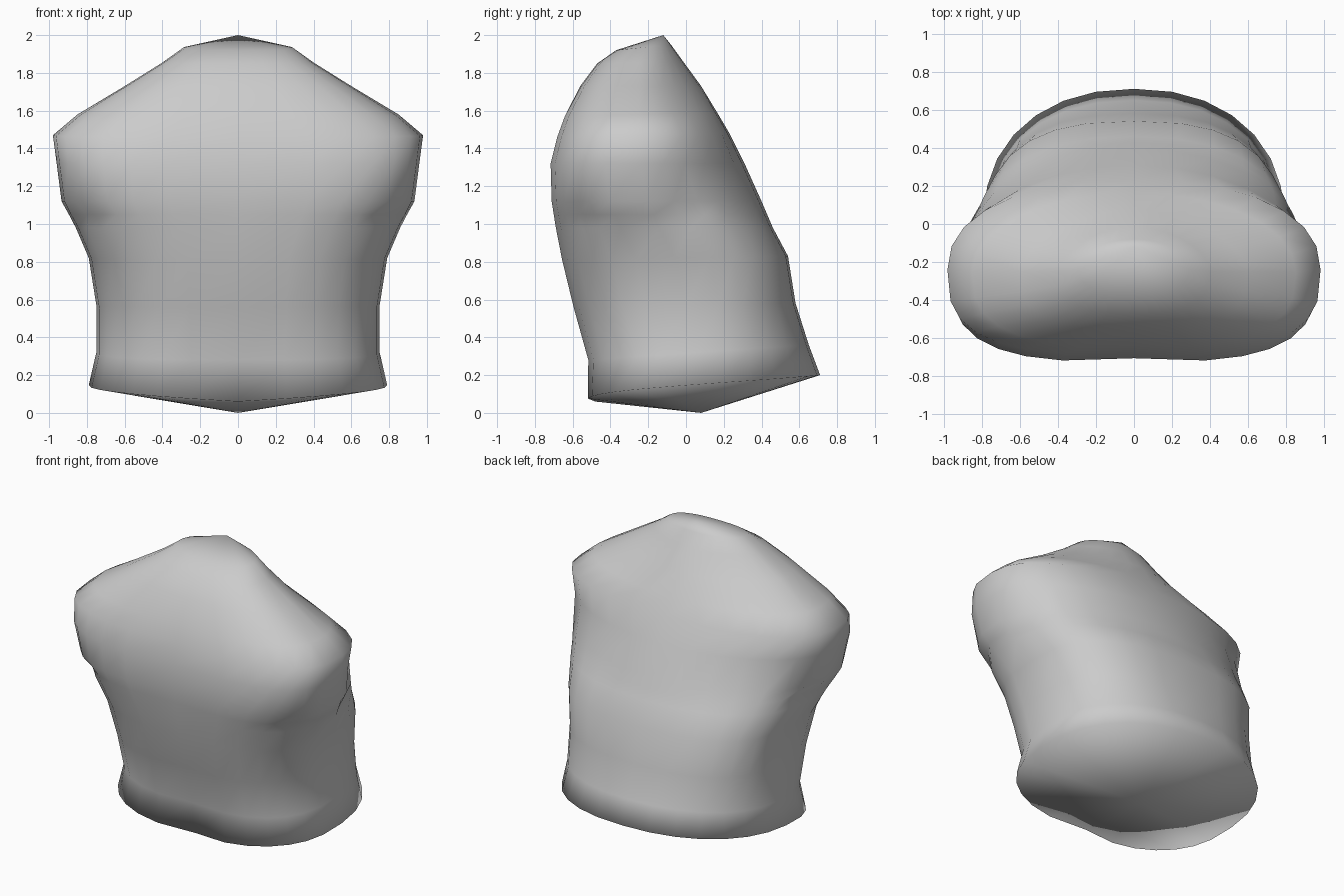
import bpy, bmesh, math

N = 28  # points round each section

# z_front, z_back, half width, y_front, y_widest, y_back, front power, back power, front hollow
SECTIONS = [
    (0.06, 0.20, 0.79, -0.54, 0.02, 0.71, 2.7, 2.2, 0.06),
    (0.28, 0.36, 0.75, -0.535, 0.06, 0.65, 2.7, 2.2, 0.03),
    (0.56, 0.58, 0.75, -0.61, 0.00, 0.58, 2.8, 2.5, 0.02),
    (0.81, 0.83, 0.79, -0.67, -0.06, 0.54, 2.8, 2.6, 0.02),
    (0.98, 0.98, 0.86, -0.70, -0.14, 0.46, 3.0, 2.3, 0.02),
    (1.05, 1.05, 0.90, -0.71, -0.17, 0.43, 3.1, 2.1, 0.02),
    (1.12, 1.12, 0.935, -0.72, -0.20, 0.40, 3.2, 2.0, 0.02),
    (1.32, 1.32, 0.96, -0.725, -0.24, 0.31, 3.2, 1.95, 0.02),
    (1.46, 1.48, 0.98, -0.69, -0.24, 0.23, 3.0, 2.25, 0.02),
    (1.57, 1.59, 0.85, -0.65, -0.25, 0.165, 2.8, 2.0, 0.01),
    (1.73, 1.73, 0.60, -0.56, -0.25, 0.08, 2.8, 1.65, 0),
    (1.85, 1.86, 0.40, -0.47, -0.25, -0.015, 2.7, 1.8, 0),
    (1.92, 1.95, 0.29, -0.37, -0.24, -0.08, 2.5, 2.0, 0),
]


def section(bm, zf, zb, a, yf, yc, yb, nf, nb, hollow):
    ring = []
    for i in range(N):
        t = 2 * math.pi * i / N
        c, s = math.cos(t), math.sin(t)
        n, b = (nb, yb - yc) if s > 0 else (nf, yc - yf)
        x = a * math.copysign(abs(c) ** (2 / n), c)
        y = yc + b * math.copysign(abs(s) ** (2 / n), s)
        k = (y - yf) / (yb - yf)
        z = zf + (zb - zf) * k
        # hem rises towards the sides
        if zf < 0.1:
            z += 0.045 * (1 - k) * abs(x) / a
        # shallow hollow down the middle of the front
        if s < 0:
            y += hollow * math.exp(-(x / 0.2) ** 2)
        # small armpit dents
        for dy, dz in ((-0.54, 1.05), (-0.03, 1.07)):
            d = ((y - dy) / 0.09) ** 2 + ((z - dz) / 0.06) ** 2
            if abs(x) > 0.5:
                x -= math.copysign(0.06 * math.exp(-d), x)
        ring.append(bm.verts.new((x, y, z)))
    return ring


def fan(bm, ring, tip):
    v = bm.verts.new(tip)
    for i in range(N):
        bm.faces.new((ring[i], ring[(i + 1) % N], v))


# torso lofted through the sections, with shallow closing caps
bm = bmesh.new()
rings = [section(bm, *s) for s in SECTIONS]
for r0, r1 in zip(rings, rings[1:]):
    for i in range(N):
        j = (i + 1) % N
        bm.faces.new((r0[i], r0[j], r1[j], r1[i]))
fan(bm, rings[0], (0, 0.08, 0))
fan(bm, rings[-1], (0, -0.12, 2.0))
bmesh.ops.recalc_face_normals(bm, faces=bm.faces[:])
for f in bm.faces:
    f.smooth = True
mesh = bpy.data.meshes.new("torso")
bm.to_mesh(mesh)
bm.free()
torso = bpy.data.objects.new("torso", mesh)
bpy.context.collection.objects.link(torso)
